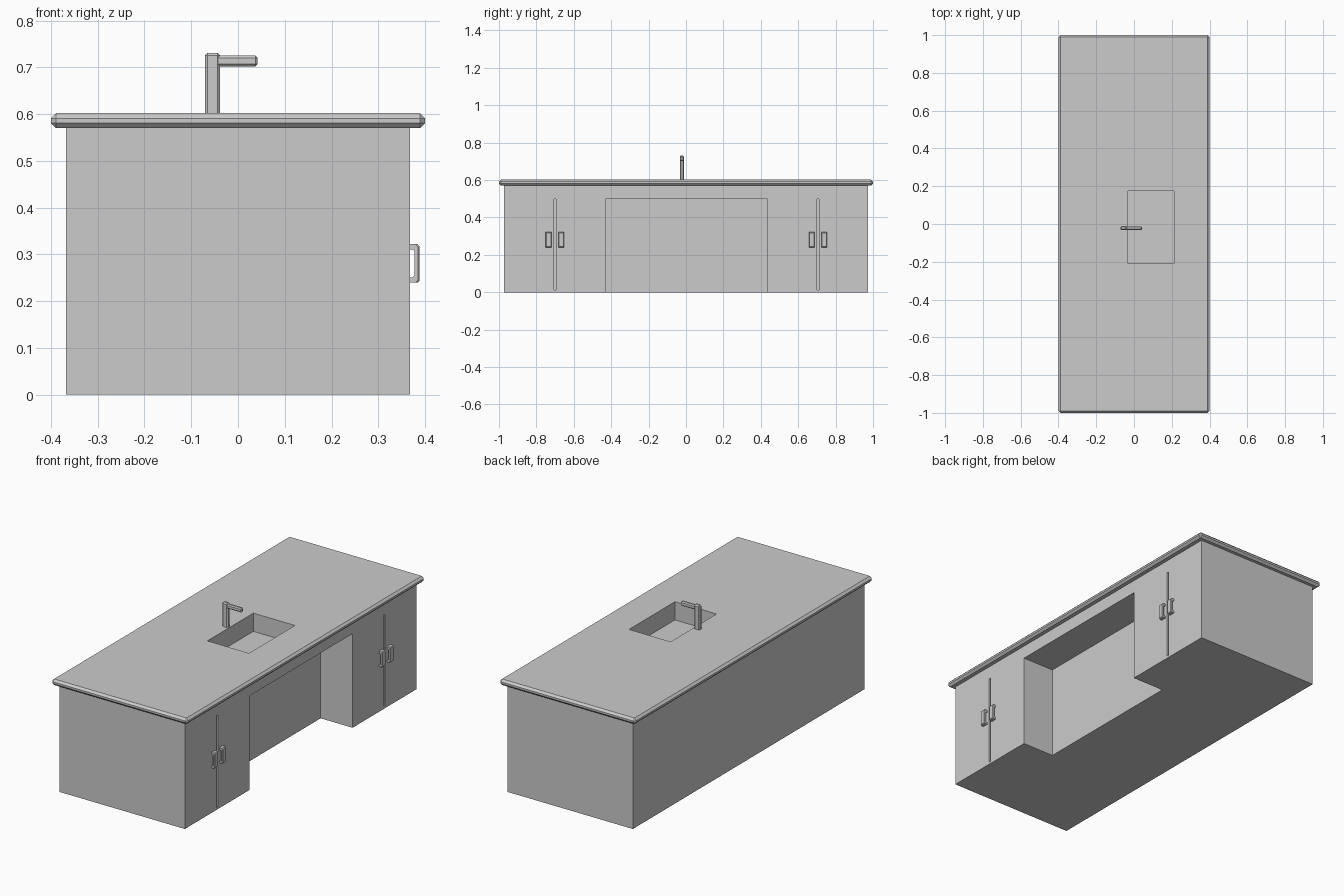
import bpy, bmesh
from mathutils import Vector

if "Cube" in bpy.data.objects:
    bpy.data.objects.remove(bpy.data.objects["Cube"])


def box(name, lo, hi, bevel=0.0):
    """Box between two corners, optionally chamfered on all edges."""
    lo, hi = Vector(lo), Vector(hi)
    bm = bmesh.new()
    bmesh.ops.create_cube(bm, size=1)
    for v in bm.verts:
        v.co = Vector([(lo[i] + hi[i]) / 2 + v.co[i] * (hi[i] - lo[i]) for i in range(3)])
    if bevel:
        bmesh.ops.bevel(bm, geom=bm.edges[:], offset=bevel, segments=1,
                        profile=0.5, affect='EDGES')
    return finish(name, bm)


def finish(name, bm):
    bmesh.ops.recalc_face_normals(bm, faces=bm.faces[:])
    mesh = bpy.data.meshes.new(name)
    bm.to_mesh(mesh)
    bm.free()
    obj = bpy.data.objects.new(name, mesh)
    bpy.context.collection.objects.link(obj)
    return obj


def cut(obj, lo, hi):
    """Subtract a box and remove the cutter afterwards."""
    cutter = box("cutter", lo, hi)
    cutter.hide_render = True
    mod = obj.modifiers.new("cut", 'BOOLEAN')
    mod.operation = 'DIFFERENCE'
    mod.solver = 'EXACT'
    mod.object = cutter
    bpy.context.view_layer.objects.active = obj
    bpy.ops.object.modifier_apply(modifier=mod.name)
    bpy.data.objects.remove(cutter)


def handle(name, y):
    """C-shaped door pull: side profile in x/z extruded along y."""
    x0, x1, z0, z1, t, c = 0.36, 0.388, 0.24, 0.322, 0.011, 0.004
    w = 0.015
    profile = [(x0, z0), (x1 - c, z0), (x1, z0 + c), (x1, z1 - c), (x1 - c, z1), (x0, z1),
               (x0, z1 - t), (x1 - t - c, z1 - t), (x1 - t, z1 - t - c),
               (x1 - t, z0 + t + c), (x1 - t - c, z0 + t), (x0, z0 + t)]
    bm = bmesh.new()
    face = bm.faces.new([bm.verts.new((x, y - w, z)) for x, z in profile])
    ext = bmesh.ops.extrude_face_region(bm, geom=[face])
    bmesh.ops.translate(bm, vec=(0, 2 * w, 0),
                        verts=[v for v in ext["geom"] if isinstance(v, bmesh.types.BMVert)])
    # soften the long outer edges
    rim = [e for e in bm.edges if all(v.co.x > x1 - c - 0.001 for v in e.verts)
           and abs(e.verts[0].co.y - e.verts[1].co.y) < 1e-5]
    bmesh.ops.bevel(bm, geom=rim, offset=0.003, segments=1, affect='EDGES')
    return finish(name, bm)


# cabinet body with knee recess and door gaps
cabinet = box("cabinet", (-0.368, -0.972, 0), (0.368, 0.972, 0.57))
cut(cabinet, (0.18, -0.43, -0.1), (0.5, 0.437, 0.5))
for y in (-0.7, 0.705):
    cut(cabinet, (0.355, y - 0.005, 0.012), (0.4, y + 0.005, 0.5))

# chamfered worktop
worktop = box("worktop", (-0.4, -1, 0.57), (0.4, 1, 0.602), 0.011)

# sink basin cut through worktop into cabinet
for part in (worktop, cabinet):
    cut(part, (-0.033, -0.21, 0.505), (0.212, 0.176, 0.7))

# door handles
for i, y in enumerate((-0.735, -0.668, 0.673, 0.74)):
    handle(f"door_handle_{i + 1}", y)

# faucet
box("faucet_column", (-0.071, -0.033, 0.59), (-0.038, -0.011, 0.731), 0.006)
box("faucet_spout", (-0.055, -0.032, 0.702), (0.042, -0.012, 0.725), 0.005)
